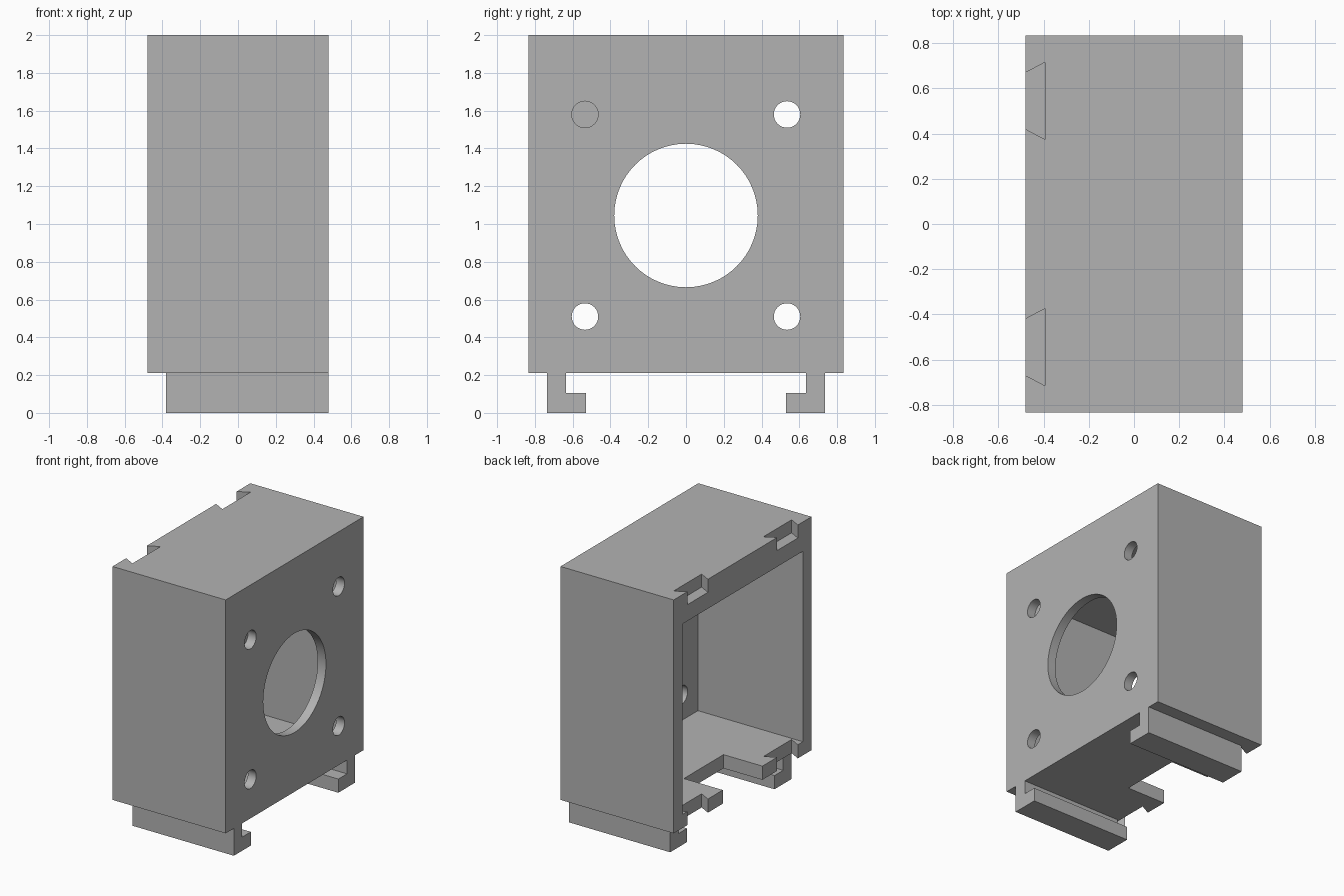
import bpy, bmesh
from math import radians
from mathutils import Matrix, Vector

if "Cube" in bpy.data.objects:
    bpy.data.objects.remove(bpy.data.objects["Cube"], do_unlink=True)

grey = bpy.data.materials.new("plain_grey")
grey.use_nodes = True
colour = (0.45, 0.45, 0.45, 1)
grey.diffuse_color = colour
grey.node_tree.nodes["Principled BSDF"].inputs["Base Color"].default_value = colour


def make(name, bm):
    bmesh.ops.recalc_face_normals(bm, faces=bm.faces)
    mesh = bpy.data.meshes.new(name)
    bm.to_mesh(mesh)
    bm.free()
    mesh.materials.append(grey)
    ob = bpy.data.objects.new(name, mesh)
    bpy.context.collection.objects.link(ob)
    return ob


def prism(name, points, direction):
    """Extrude a closed outline of 3D points along a direction."""
    bm = bmesh.new()
    face = bm.faces.new([bm.verts.new(p) for p in points])
    new = bmesh.ops.extrude_face_region(bm, geom=[face])["geom"]
    verts = [v for v in new if isinstance(v, bmesh.types.BMVert)]
    bmesh.ops.translate(bm, verts=verts, vec=Vector(direction))
    # keep the starting cap so the solid is closed
    if not face.is_valid:
        bmesh.ops.holes_fill(bm, edges=bm.edges)
    return make(name, bm)


def box(name, x, y, z):
    outline = [(x[0], y[0], z[0]), (x[1], y[0], z[0]), (x[1], y[1], z[0]), (x[0], y[1], z[0])]
    return prism(name, outline, (0, 0, z[1] - z[0]))


def drill(name, y, z, radius):
    bm = bmesh.new()
    bmesh.ops.create_cone(bm, cap_ends=True, segments=64, radius1=radius, radius2=radius, depth=0.3,
                          matrix=Matrix.Translation((0.45, y, z)) @ Matrix.Rotation(radians(90), 4, "Y"))
    return make(name, bm)


def cut(target, cutter):
    mod = target.modifiers.new("cut", "BOOLEAN")
    mod.operation = "DIFFERENCE"
    mod.solver = "EXACT"
    mod.object = cutter
    cutter.hide_render = True
    bpy.context.view_layer.update()
    result = bpy.data.meshes.new_from_object(target.evaluated_get(bpy.context.evaluated_depsgraph_get()))
    target.modifiers.clear()
    target.data = result
    bpy.data.objects.remove(cutter, do_unlink=True)


# Housing: a box open on one side, with a thin plate opposite
LEFT, MID = 0.48, 1.045
housing = box("housing", (-LEFT, LEFT), (-0.835, 0.835), (0.21, 2))
cut(housing, box("cavity_cutter", (-0.6, 0.41), (-0.73, 0.73), (0.315, 1.775)))

# Large centre hole and four screw holes through the plate
cut(housing, drill("centre_hole_cutter", 0, MID, 0.38))
for side in (-1, 1):
    for level in (-1, 1):
        cut(housing, drill("screw_hole_cutter", side * 0.535, MID + level * 0.535, 0.07))

# Rectangular opening in the floor
cut(housing, box("floor_cutter", (-0.6, -0.15), (-0.24, 0.24), (0.1, 0.5)))

# Dovetail slots: shallow in the roof, right through the floor
for side in (-1, 1):
    for base, height in ((1.9, 0.2), (0.1, 0.3)):
        slot = [(-0.395, 0.375), (-0.395, 0.715), (-0.48, 0.67), (-0.55, 0.633), (-0.55, 0.457), (-0.48, 0.42)]
        cut(housing, prism("slot_cutter", [(x, side * y, base) for x, y in slot], (0, 0, height)))

# Hooked rails under the floor
for name, side in (("front_rail", -1), ("back_rail", 1)):
    profile = [(0.735, 0.21), (0.735, 0), (0.53, 0), (0.53, 0.105), (0.635, 0.105), (0.635, 0.21)]
    prism(name, [(-0.38, side * y, z) for y, z in profile], (0.86, 0, 0))

# Round the hole walls while keeping edges sharp
bpy.ops.object.select_all(action="DESELECT")
housing.select_set(True)
bpy.context.view_layer.objects.active = housing
bpy.ops.object.shade_smooth_by_angle(angle=radians(30))
